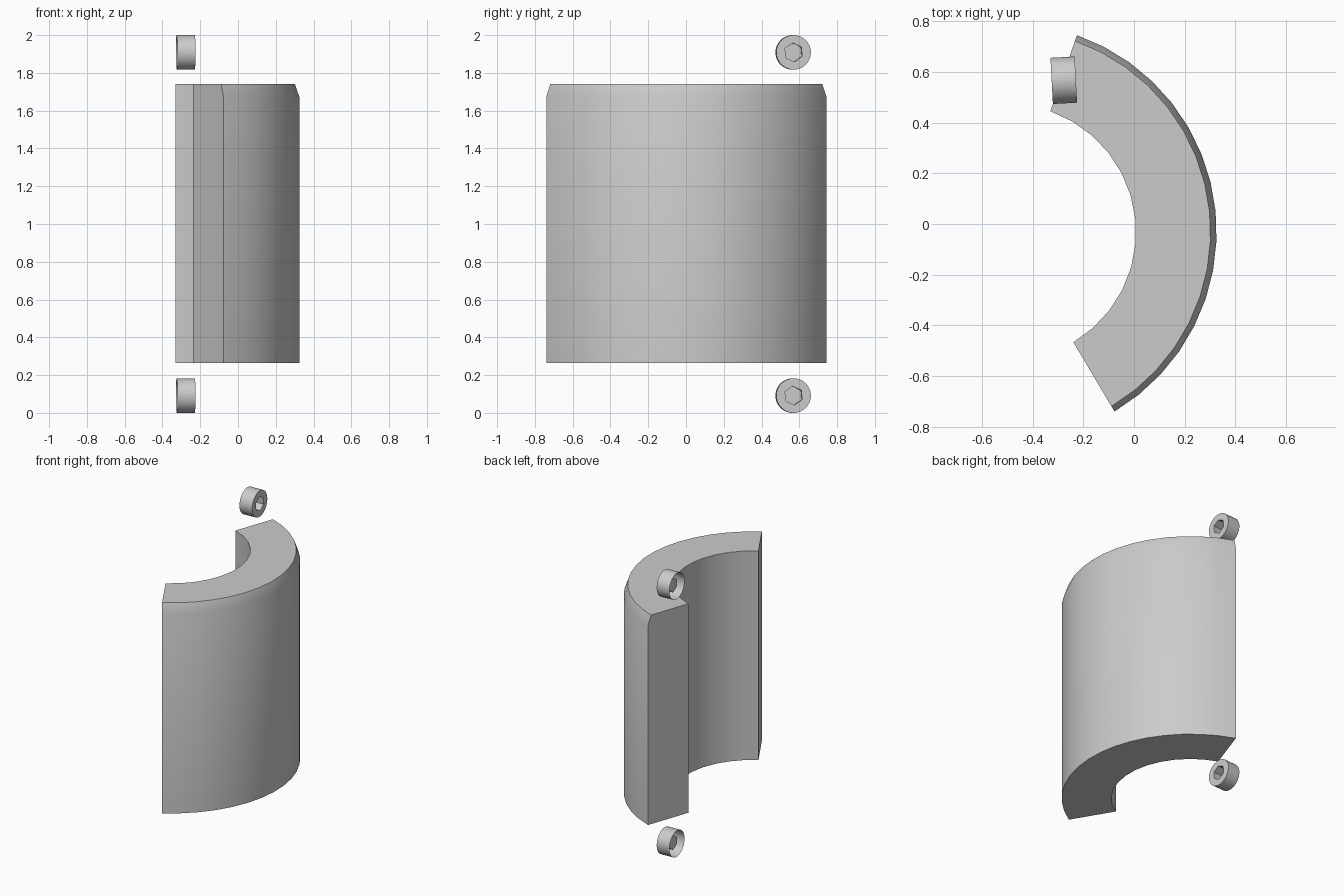
import bpy, bmesh, math

if "Cube" in bpy.data.objects:
    bpy.data.objects.remove(bpy.data.objects["Cube"], do_unlink=True)

grey = bpy.data.materials.new("plain_grey")
grey.use_nodes = True
GREY = (0.6, 0.6, 0.6, 1.0)
grey.diffuse_color = GREY
grey.node_tree.nodes["Principled BSDF"].inputs["Base Color"].default_value = GREY


def finish(bm, name):
    """Turn a bmesh into a smooth shaded object with sharp corners kept."""
    mesh = bpy.data.meshes.new(name)
    bm.to_mesh(mesh)
    bm.free()
    mesh.materials.append(grey)
    obj = bpy.data.objects.new(name, mesh)
    bpy.context.collection.objects.link(obj)
    bpy.ops.object.select_all(action='DESELECT')
    obj.select_set(True)
    bpy.context.view_layer.objects.active = obj
    bpy.ops.object.shade_smooth_by_angle(angle=math.radians(30))
    return obj


def wall(bm, low, high):
    """Join two equal closed rings of vertices with quads."""
    n = len(low)
    for i in range(n):
        j = (i + 1) % n
        bm.faces.new((low[i], low[j], high[j], high[i]))


# Curved shell: a 130 degree ring sector with a chamfered outer top edge
CX, CY = -0.497, -0.032
START, END = math.radians(-59.3), math.radians(70.7)
R_OUT, R_IN = 0.823, 0.505


def arc(radius, a, b, steps):
    angles = [a + (b - a) * i / steps for i in range(steps + 1)]
    return [(CX + radius * math.cos(t), CY + radius * math.sin(t)) for t in angles]


bm = bmesh.new()
rings = []
for z, radius in ((0.265, R_OUT), (1.672, R_OUT), (1.74, R_OUT - 0.024)):
    outline = arc(radius, START, END, 16) + arc(R_IN, END, START, 12)
    rings.append([bm.verts.new((x, y, z)) for x, y in outline])
wall(bm, rings[0], rings[1])
wall(bm, rings[1], rings[2])
bm.faces.new(rings[2])
bm.faces.new(rings[0][::-1])
finish(bm, "curved_shell")

# Socket screw heads: open-backed cylinders with a hexagonal recess
HEAD_R, HALF, HEX_R, DEPTH = 0.0915, 0.0478, 0.05, 0.068
PHASE = math.radians(95)
PER_SIDE = 6


def screw_head(name, z):
    bm = bmesh.new()

    def ring(x, radius, n):
        angles = [PHASE + math.tau * i / n for i in range(n)]
        return [bm.verts.new((x, radius * math.cos(t), radius * math.sin(t))) for t in angles]

    n = 6 * PER_SIDE
    back, front = ring(-HALF, HEAD_R, n), ring(HALF, HEAD_R, n)
    rim, floor = ring(HALF, HEX_R, 6), ring(HALF - DEPTH, HEX_R, 6)
    wall(bm, back, front)
    wall(bm, rim, floor)
    bm.faces.new(floor)
    # Flat face around the recess
    for k in range(6):
        edge = [front[(k * PER_SIDE + i) % n] for i in range(PER_SIDE + 1)]
        bm.faces.new(edge + [rim[(k + 1) % 6], rim[k]])
    obj = finish(bm, name)
    obj.location = (-0.277, 0.567, z)
    obj.rotation_euler.z = math.radians(3)


screw_head("upper_screw_head", 1.9085)
screw_head("lower_screw_head", 0.0915)
